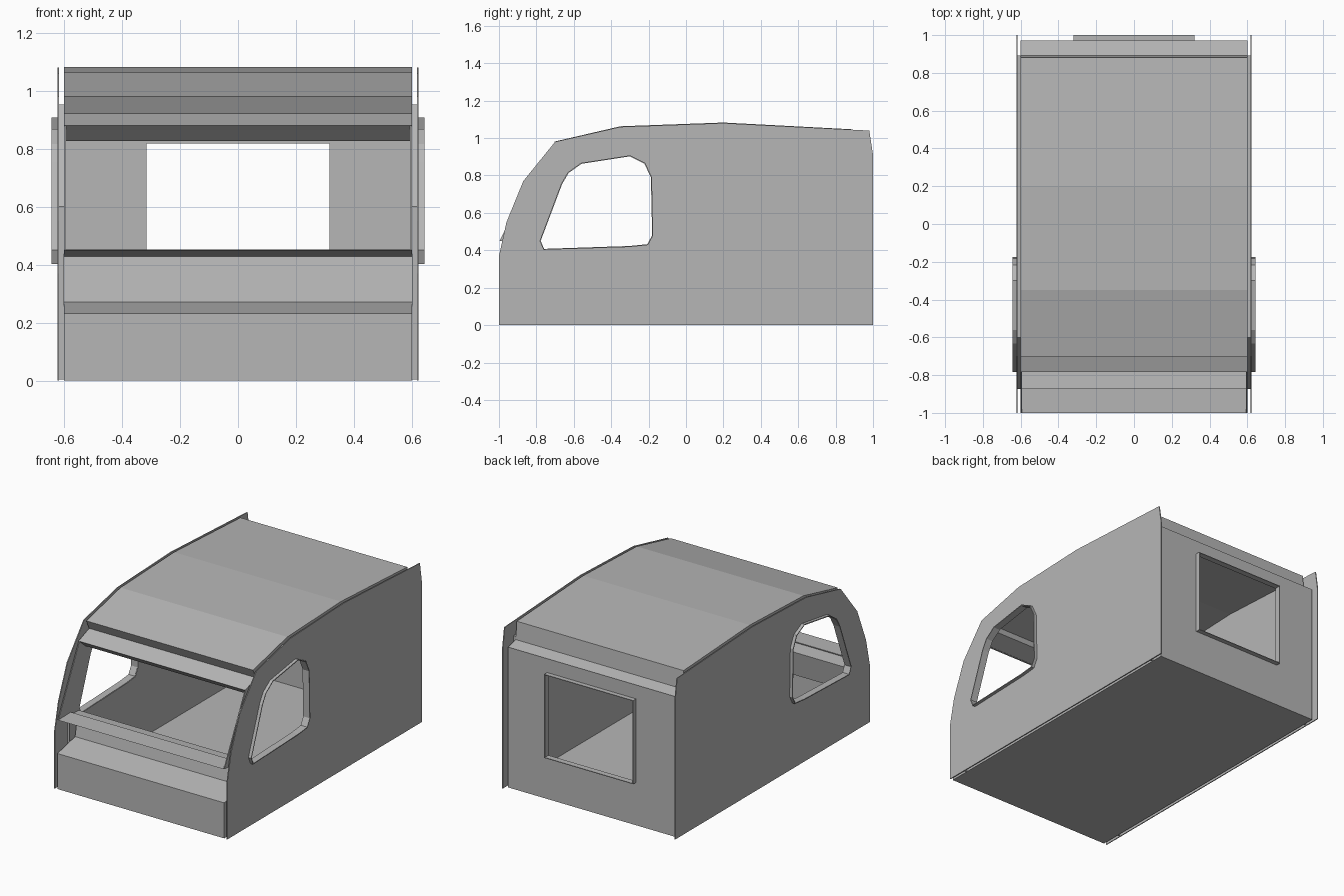
import bpy, bmesh
from mathutils import Matrix

cube = bpy.data.objects.get("Cube")
if cube:
    bpy.data.objects.remove(cube, do_unlink=True)

grey = bpy.data.materials.new("plain grey")
grey.use_nodes = True
COLOUR = (0.47, 0.47, 0.47, 1)
grey.diffuse_color = COLOUR
grey.node_tree.nodes["Principled BSDF"].inputs["Base Color"].default_value = COLOUR

# Drawing planes: SIDE draws in (y, z) with depth along x, BACK in (x, z) with depth along y
SIDE = Matrix(((0, 0, 1, 0), (1, 0, 0, 0), (0, 1, 0, 0), (0, 0, 0, 1)))
BACK = Matrix(((1, 0, 0, 0), (0, 0, 1, 0), (0, 1, 0, 0), (0, 0, 0, 1)))
SHEET = 0.006


def finish(name, bm, plane):
    bm.transform(plane)
    bmesh.ops.recalc_face_normals(bm, faces=bm.faces)
    mesh = bpy.data.meshes.new(name)
    bm.to_mesh(mesh)
    bm.free()
    mesh.materials.append(grey)
    obj = bpy.data.objects.new(name, mesh)
    bpy.context.scene.collection.objects.link(obj)
    mod = obj.modifiers.new("sheet", 'SOLIDIFY')
    mod.thickness = SHEET
    mod.offset = 0
    return obj


def plate(name, plane, loops, depth):
    """Flat sheet: the first loop is the outline, later loops are holes."""
    bm = bmesh.new()
    for loop in loops:
        vs = [bm.verts.new((u, v, depth)) for u, v in loop]
        for a, b in zip(vs, vs[1:] + vs[:1]):
            bm.edges.new((a, b))
    bmesh.ops.triangle_fill(bm, use_beauty=True, use_dissolve=False,
                            edges=bm.edges[:], normal=(0, 0, 1))
    return finish(name, bm, plane)


def ribbon(name, plane, path, start, end, closed=False):
    """Folded sheet: a path swept straight from one depth to another."""
    bm = bmesh.new()
    rows = [[bm.verts.new((u, v, d)) for u, v in path] for d in (start, end)]
    n = len(path)
    for i in range(n if closed else n - 1):
        j = (i + 1) % n
        bm.faces.new((rows[0][i], rows[0][j], rows[1][j], rows[1][i]))
    return finish(name, bm, plane)


# Profiles
roof_line = [(-.70, .98), (-.35, 1.06), (.2, 1.08)]
header = [(-.72, .83), (-.78, .88), (-.67, .92)]
tail = [(.88, 1.045), (.89, .93), (.97, .91)]
lower = [(.97, .003), (-.997, .003), (-.997, .23), (-.815, .27),
         (-.785, .43), (-.997, .45)]
outer = [(-1, 0), (-1, .37), (-.96, .55), (-.87, .77)] + roof_line + [
    (.98, 1.04), (1, .91), (1, 0)]
side_window = [(-.78, .45), (-.665, .755), (-.63, .815), (-.56, .865),
               (-.3, .905), (-.22, .865), (-.185, .79), (-.178, .48),
               (-.205, .43), (-.3, .42), (-.76, .405)]
rear_window = [(-.318, .28), (.318, .28), (.318, .82), (-.318, .82)]

# Folded centre shell
ribbon("roof", SIDE, header + roof_line + tail, -.6, .6)
ribbon("floor_and_front", SIDE, lower + [(-.87, .45)], -.6, .6)

# Rear wall with its window surround
plate("rear_wall", BACK, [[(-.6, 0), (.6, 0), (.6, .91), (-.6, .91)], rear_window], .967)
ribbon("rear_window_frame", BACK, rear_window, .962, 1, True)

# Double side walls, the rail between them and the window surround
rail = [(-.87, .003), (-.87, .6), (-.6, .95), (.89, .95), (.89, .003)]
for side, s in (("left", 1), ("right", -1)):
    plate(side + "_inner_wall", SIDE,
          [lower + header[1:] + roof_line + tail, side_window], .597 * s)
    plate(side + "_outer_panel", SIDE, [outer, side_window], .62 * s)
    ribbon(side + "_rail", SIDE, rail, .6 * s, .62 * s)
    ribbon(side + "_window_frame", SIDE, side_window, .597 * s, .643 * s, True)
